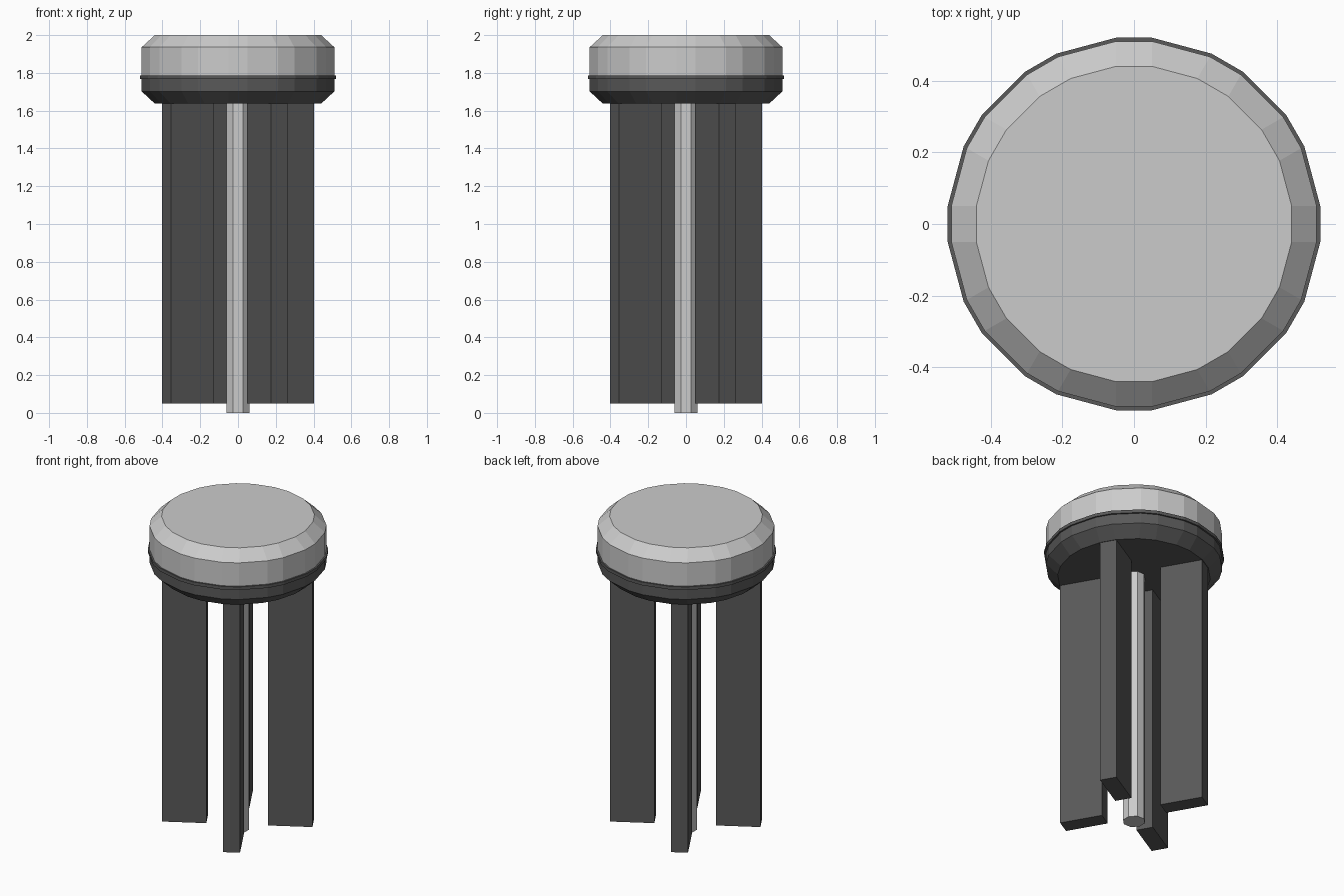
import bpy, bmesh
from math import cos, sin, radians

if "Cube" in bpy.data.objects:
    bpy.data.objects.remove(bpy.data.objects["Cube"])

HALF = 0.05  # half width of every narrow facet and fin

dark = bpy.data.materials.new("dark_plastic")
dark.diffuse_color = (0.1, 0.1, 0.1, 1)
dark.use_nodes = True
dark.node_tree.nodes["Principled BSDF"].inputs["Base Color"].default_value = dark.diffuse_color


def finish(name, bm, mat=None):
    bmesh.ops.recalc_face_normals(bm, faces=bm.faces)
    mesh = bpy.data.meshes.new(name)
    bm.to_mesh(mesh)
    bm.free()
    obj = bpy.data.objects.new(name, mesh)
    bpy.context.collection.objects.link(obj)
    if mat:
        mesh.materials.append(mat)
    return obj


def polar(d, side, deg):
    """Point at distance d along a direction, shifted sideways."""
    a = radians(deg)
    return d * cos(a) - side * sin(a), d * sin(a) + side * cos(a)


def stack(name, rings, mat=None):
    """Solid from a stack of outlines: (z, list of xy points)."""
    bm = bmesh.new()
    loops = [[bm.verts.new((x, y, z)) for x, y in pts] for z, pts in rings]
    for low, high in zip(loops, loops[1:]):
        n = len(low)
        for i in range(n):
            j = (i + 1) % n
            bm.faces.new((low[i], low[j], high[j], high[i]))
    bm.faces.new(loops[0][::-1])
    bm.faces.new(loops[-1])
    return finish(name, bm, mat)


def round_outline(d):
    """Twelve narrow facets at distance d, joined by wider ones."""
    return [polar(d, s, 30 * k) for k in range(12) for s in (-HALF, HALF)]


# Light cap with chamfered top
stack("cap", [(z, round_outline(d)) for z, d in
              ((1.787, 0.51), (1.936, 0.51), (2.0, 0.44))])

# Dark base with chamfered underside and projecting rim
stack("base", [(z, round_outline(d)) for z, d in
               ((1.637, 0.44), (1.702, 0.51), (1.767, 0.51),
                (1.767, 0.52), (1.787, 0.52))], dark)

# Four radial fins
for i, deg in enumerate((30, 120, 210, 300)):
    pts = [polar(d, s, deg) for d, s in
           ((0.18, -HALF), (0.437, -HALF), (0.437, HALF), (0.18, HALF))]
    stack(f"fin_{i + 1}", [(0.05, pts), (1.637, pts)], dark)

# Central octagonal rod
rod = [polar(0.066, 0, 22.5 + 45 * k) for k in range(8)]
stack("rod", [(0, rod), (1.637, rod)])
